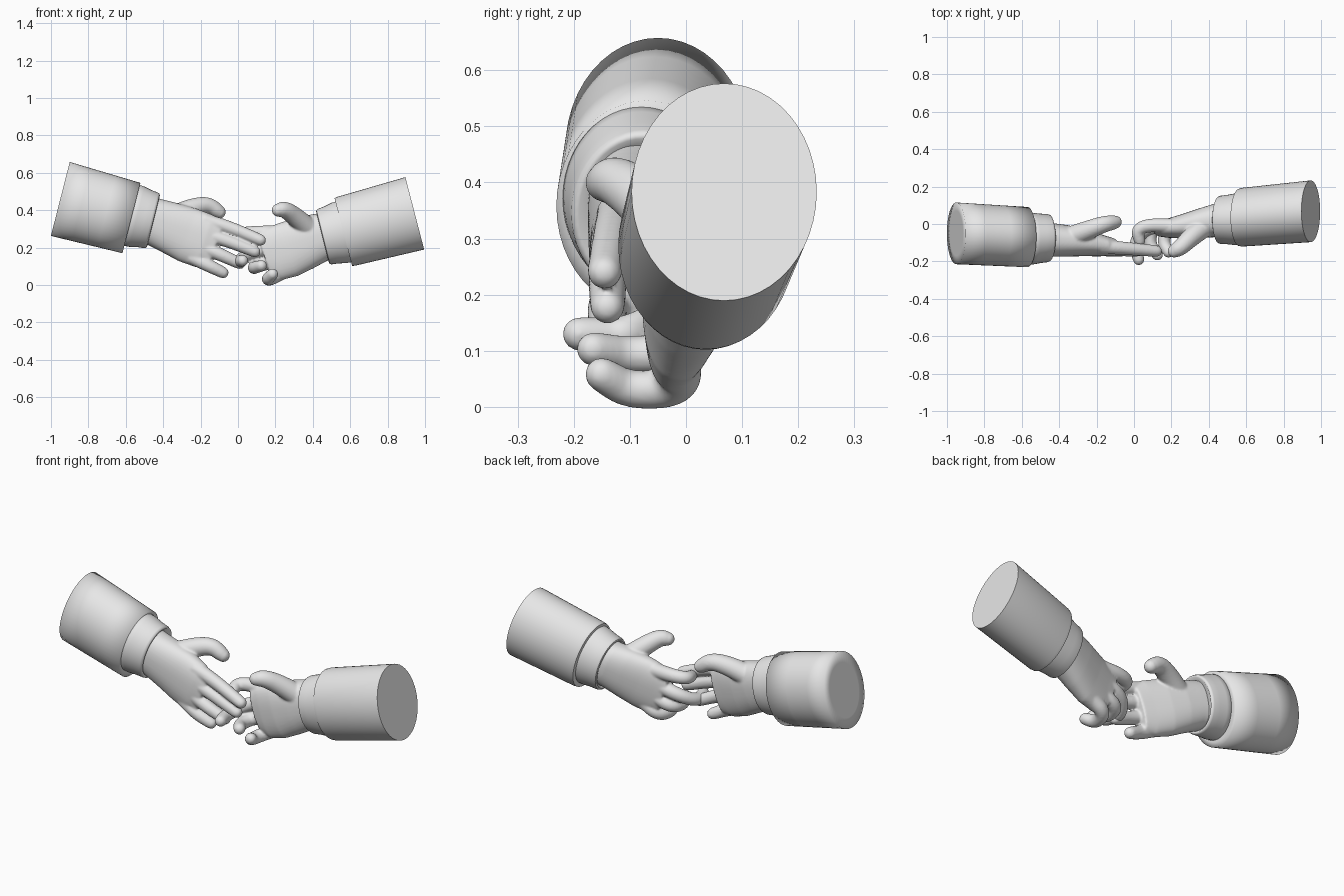
import bpy, bmesh, math
from mathutils import Vector

cube = bpy.data.objects.get("Cube")
if cube:
    bpy.data.objects.remove(cube, do_unlink=True)

clay = bpy.data.materials.new("light_grey")
clay.use_nodes = True
clay.diffuse_color = (0.8, 0.8, 0.8, 1)
clay.node_tree.nodes["Principled BSDF"].inputs["Base Color"].default_value = (0.8, 0.8, 0.8, 1)


def skin(bm, rings):
    """Bridge rings of equal length and close both ends."""
    n = len(rings[0])
    rows = [[bm.verts.new(p) for p in ring] for ring in rings]
    for a, b in zip(rows, rows[1:]):
        for i in range(n):
            j = (i + 1) % n
            bm.faces.new((a[i], a[j], b[j], b[i]))
    bm.faces.new(rows[0][::-1])
    bm.faces.new(rows[-1])


def oval(center, tilt, ru, rv, power=1.0, n=48):
    """Oval cross-section whose long axis leans in x by tilt."""
    u, v = Vector((tilt, 0, 1)).normalized(), Vector((0, 1, 0))

    def soft(t):
        return math.copysign(abs(t) ** power, t)
    angles = [2 * math.pi * i / n for i in range(n)]
    return [Vector(center) + u * ru * soft(math.cos(a)) + v * rv * soft(math.sin(a)) for a in angles]


def rounded(points, passes=3):
    """Corner-cutting that keeps the end points."""
    pts = [Vector(p) for p in points]
    for _ in range(passes):
        cut = [pts[0]]
        for a, b in zip(pts, pts[1:]):
            cut += [a.lerp(b, 0.25), a.lerp(b, 0.75)]
        pts = cut + [pts[-1]]
    return pts


def finger(bm, points, r0, r1, n=20):
    """Tapered tube with a domed tip."""
    pts = rounded(points)
    rings = []
    last = len(pts) - 1
    v = Vector((0.1, 0.2, 1))

    def ring(c, r, d):
        nonlocal v
        v = (v - d * v.dot(d)).normalized()
        w = d.cross(v)
        return [c + r * (v * math.cos(2 * math.pi * i / n) + w * math.sin(2 * math.pi * i / n))
                for i in range(n)]
    for k, p in enumerate(pts):
        d = (pts[min(k + 1, last)] - pts[max(k - 1, 0)]).normalized()
        rings.append(ring(p, r0 + (r1 - r0) * k / last, d))
    for k in range(1, 6):
        a = math.pi / 2 * k / 5.5
        rings.append(ring(pts[-1] + d * r1 * math.sin(a), r1 * math.cos(a), d))
    skin(bm, rings)


def finish(name, bm):
    bmesh.ops.recalc_face_normals(bm, faces=bm.faces)
    mesh = bpy.data.meshes.new(name)
    bm.to_mesh(mesh)
    bm.free()
    ob = bpy.data.objects.new(name, mesh)
    bpy.context.collection.objects.link(ob)
    mesh.materials.append(clay)
    return ob


def loft(name, sections, tilt, smooth_all):
    bm = bmesh.new()
    skin(bm, [oval(s[:3], tilt, s[3], s[4]) for s in sections])
    ob = finish(name, bm)
    bpy.ops.object.select_all(action='DESELECT')
    ob.select_set(True)
    bpy.context.view_layer.objects.active = ob
    if smooth_all:
        bpy.ops.object.shade_smooth()
    else:
        bpy.ops.object.shade_smooth_by_angle(angle=math.radians(35))


def hand(name, palm, tilt, thumb, fingers):
    bm = bmesh.new()
    skin(bm, [oval(s[:3], tilt, s[3], s[4], 0.85) for s in palm])
    finger(bm, thumb, 0.06, 0.035)
    for path in fingers:
        finger(bm, path, 0.04, 0.03)
    ob = finish(name, bm)
    # fuse palm and fingers into one soft surface
    fuse = ob.modifiers.new("fuse", 'REMESH')
    fuse.mode = 'VOXEL'
    fuse.voxel_size = 0.006
    fuse.use_smooth_shade = True
    soften = ob.modifiers.new("soften", 'SMOOTH')
    soften.factor = 0.5
    soften.iterations = 6


# Sleeves: outer tube, softly shaded on the right arm, crisp on the left
end, mouth = Vector((-0.95, -0.05, 0.46)), Vector((-0.57, -0.07, 0.358))
sections = [(*end, 0.145, 0.12), (*end, 0.204, 0.165)]
sections += [(*end.lerp(mouth, t), 0.204 - 0.01 * t, 0.165 - 0.004 * t) for t in (0.3, 0.65, 1)]
sections.append((*mouth, 0.165, 0.14))
loft("right_sleeve", sections, 0.255, True)

end, mouth = Vector((0.945, 0.068, 0.383)), Vector((0.563, 0.035, 0.283))
loft("left_sleeve", [(*end, 0.2, 0.165), (*end.lerp(mouth, 0.96), 0.19, 0.157),
                     (*mouth, 0.187, 0.153)], -0.26, False)

# Shirt cuffs with a rolled lip
for name, side, y, z, soft in (("right_cuff", -1, -0.075, 0.343, True),
                               ("left_cuff", 1, 0.022, 0.256, False)):
    profile = [(0.6, 0.17, 0.143), (0.54, 0.166, 0.138), (0.5, 0.157, 0.132), (0.465, 0.153, 0.129),
               (0.455, 0.149, 0.125), (0.452, 0.14, 0.116), (0.465, 0.128, 0.1)]
    loft(name, [(side * x, y + 0.04 * side * (x - 0.455), z + 0.26 * (x - 0.455), a, b)
                for x, a, b in profile], -0.25 * side, soft)

# Right hand: palm turned to the back, fingers reaching forward
hand("right_hand",
     [(-0.52, -0.08, 0.36, 0.125, 0.095), (-0.44, -0.085, 0.335, 0.128, 0.09),
      (-0.36, -0.09, 0.305, 0.138, 0.084), (-0.27, -0.1, 0.268, 0.148, 0.072),
      (-0.18, -0.115, 0.235, 0.147, 0.058), (-0.12, -0.12, 0.213, 0.125, 0.045)],
     0.34,
     [(-0.34, -0.07, 0.37), (-0.24, -0.03, 0.415), (-0.16, 0.0, 0.43), (-0.1, 0.01, 0.39)],
     [[(-0.18, -0.12, 0.345), (-0.05, -0.13, 0.31), (0.12, -0.145, 0.24)],
      [(-0.2, -0.125, 0.28), (-0.05, -0.14, 0.235), (0.09, -0.14, 0.178)],
      [(-0.22, -0.125, 0.215), (-0.1, -0.145, 0.165), (0.01, -0.13, 0.115)],
      [(-0.25, -0.12, 0.15), (-0.16, -0.14, 0.105), (-0.08, -0.125, 0.066)]])

# Left-side hand: palm turned to the front, fingers curling forward
hand("left_hand",
     [(0.52, 0.022, 0.27, 0.125, 0.095), (0.44, 0.02, 0.255, 0.13, 0.09),
      (0.36, 0.005, 0.225, 0.142, 0.08), (0.27, -0.012, 0.19, 0.15, 0.066),
      (0.19, -0.022, 0.165, 0.145, 0.052), (0.14, -0.025, 0.155, 0.12, 0.042)],
     -0.34,
     [(0.38, -0.01, 0.3), (0.3, -0.075, 0.37), (0.25, -0.125, 0.405), (0.215, -0.145, 0.4)],
     [[(0.2, -0.01, 0.28), (0.08, -0.005, 0.28), (0.015, -0.03, 0.275), (0.03, -0.09, 0.262)],
      [(0.2, -0.015, 0.205), (0.07, -0.015, 0.175), (0.0, -0.1, 0.125), (0.025, -0.19, 0.13)],
      [(0.22, -0.015, 0.14), (0.1, -0.01, 0.1), (0.08, -0.1, 0.09), (0.125, -0.165, 0.103)],
      [(0.27, -0.01, 0.085), (0.18, -0.01, 0.035), (0.155, -0.1, 0.028), (0.185, -0.15, 0.058)]])
